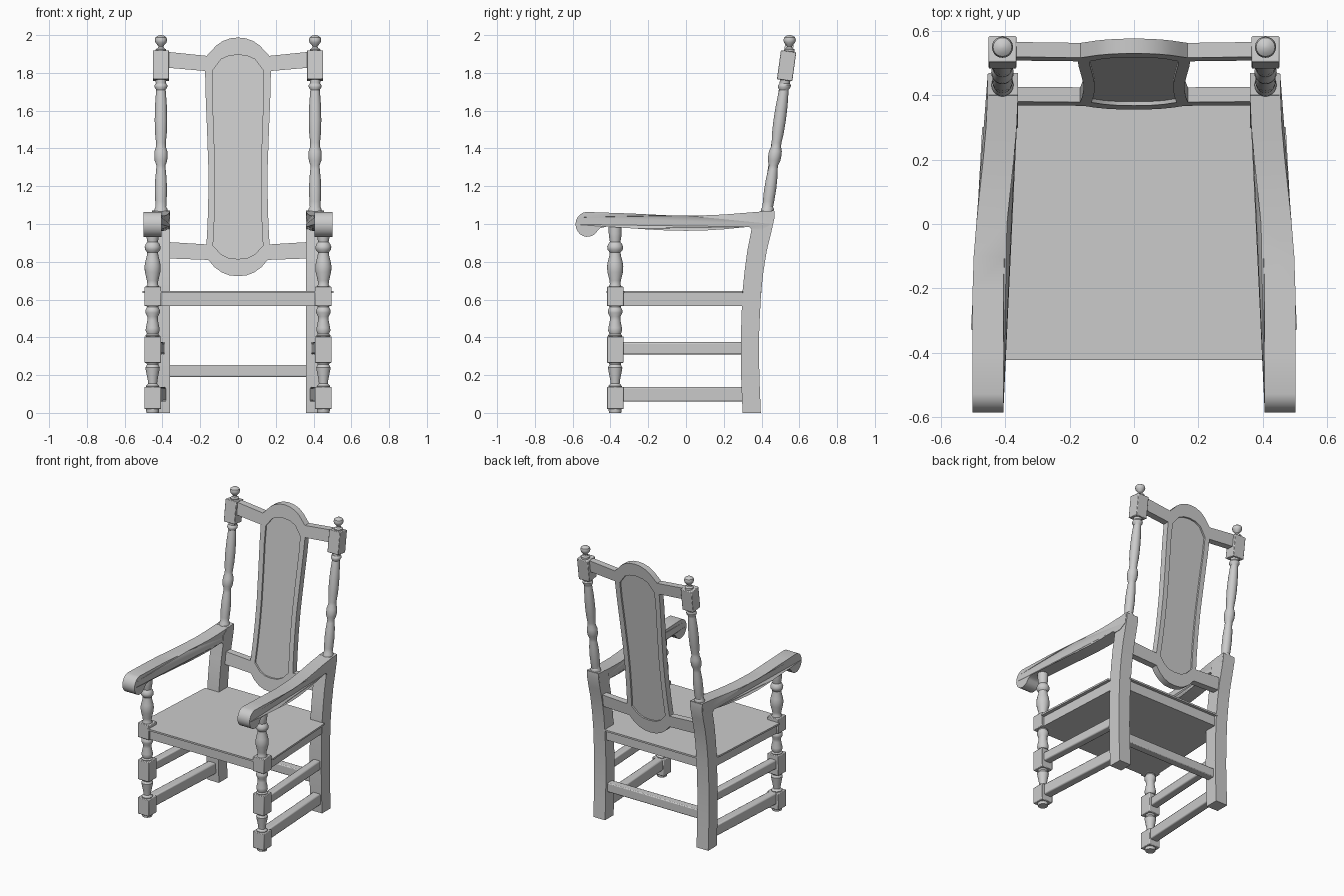
import bpy, bmesh, math
from mathutils import Matrix, Vector

if "Cube" in bpy.data.objects:
    bpy.data.objects.remove(bpy.data.objects["Cube"])

SLOPE = 0.138                                   # backward lean of the back
def back_y(z): return 0.378 + SLOPE * (z - 0.725)

def finish(bm, name, mirror=True, bevel=0):
    bmesh.ops.remove_doubles(bm, verts=bm.verts, dist=1e-5)
    bmesh.ops.recalc_face_normals(bm, faces=bm.faces)
    me = bpy.data.meshes.new(name)
    bm.to_mesh(me)
    bm.free()
    me.shade_smooth()
    me.set_sharp_from_angle(angle=math.radians(35))
    ob = bpy.data.objects.new(name, me)
    bpy.context.collection.objects.link(ob)
    if mirror:
        ob.modifiers.new("mirror", 'MIRROR').use_mirror_merge = False
    if bevel:
        b = ob.modifiers.new("bevel", 'BEVEL')
        b.width, b.segments = bevel, 2
    return ob

def prism(name, loops, depth, place, mirror=True):
    """Filled 2D outline (later loops are holes), thickened, then mapped to world space."""
    cu = bpy.data.curves.new("outline", 'CURVE')
    cu.dimensions, cu.fill_mode, cu.extrude = '2D', 'BOTH', depth / 2
    for pts in loops:
        sp = cu.splines.new('POLY')
        sp.points.add(len(pts) - 1)
        for p, (u, v) in zip(sp.points, pts):
            p.co = (u, v, 0, 1)
        sp.use_cyclic_u = True
    tmp = bpy.data.objects.new("outline", cu)
    bpy.context.collection.objects.link(tmp)
    me = bpy.data.meshes.new_from_object(tmp.evaluated_get(bpy.context.evaluated_depsgraph_get()))
    bm = bmesh.new()
    bm.from_mesh(me)
    bpy.data.objects.remove(tmp)
    for v in bm.verts:
        v.co = place(*v.co)
    return finish(bm, name, mirror)

def lathe(name, profile, base, top, segs=20):
    """Turned part: profile of (radius, z) along a line from base to top (given as points)."""
    bm = bmesh.new()
    rings = []
    z0, z1 = base[2], top[2]
    for r, z in profile:
        c = Vector(base).lerp(Vector(top), (z - z0) / (z1 - z0))
        rings.append([bm.verts.new(c + Vector((r * math.cos(a), r * math.sin(a), 0)))
                      for a in (2 * math.pi * i / segs for i in range(segs))])
    for a, b in zip(rings, rings[1:]):
        for i in range(segs):
            j = (i + 1) % segs
            bm.faces.new((a[i], a[j], b[j], b[i]))
    bm.faces.new(rings[0])
    bm.faces.new(rings[-1])
    return finish(bm, name)

def box(name, centre, size, rot=None, mirror=True, bevel=0.004):
    bm = bmesh.new()
    m = Matrix.Translation(centre) @ (rot or Matrix()) @ Matrix.Diagonal((*size, 1))
    bmesh.ops.create_cube(bm, size=1, matrix=m)
    return finish(bm, name, mirror, bevel)

def sym(half):
    """Mirror a half outline that starts and ends on x = 0."""
    return half + [(-x, z) for x, z in half[-2:0:-1]]

# Front legs: square blocks joined by turnings
LX, LY = 0.452, -0.375
for z0, z1 in ((0.02, 0.137), (0.265, 0.405), (0.565, 0.668)):
    box("front_leg_block", (LX, LY, (z0 + z1) / 2), (0.088, 0.088, z1 - z0))
lathe("front_leg_turning", [
    (.032, 0), (.034, .01), (.034, .03), (.034, .135), (.036, .142), (.024, .155), (.026, .175),
    (.036, .225), (.038, .24), (.03, .255), (.034, .27), (.034, .40), (.038, .41), (.03, .418),
    (.037, .435), (.036, .45), (.028, .49), (.028, .51), (.038, .53), (.038, .545), (.03, .56),
    (.034, .57), (.034, .668), (.028, .68), (.03, .70), (.041, .745), (.043, .775), (.039, .80),
    (.03, .835), (.029, .85), (.041, .865), (.042, .88), (.036, .895), (.028, .905), (.032, .93),
    (.034, .95), (.034, 1.0)], (LX, LY, 0), (LX, LY, 1.0))

# Back legs, curved in side view
prism("back_leg", [[
    (.30, 0), (.293, .15), (.29, .3), (.292, .45), (.298, .63), (.31, .75), (.325, .86), (.345, .96),
    (.352, 1.03), (.40, 1.068), (.468, 1.068), (.468, 1.03), (.45, .95), (.428, .86), (.41, .75),
    (.397, .63), (.388, .45), (.386, .3), (.39, .15), (.396, 0)]],
    0.092, lambda u, v, w: (.406 + w, u, v))

# Arms with scrolled fronts, bowing inward towards the back
def arm_x(y):
    t = min(max((y + .2) / .62, 0), 1)
    return .453 - .046 * t * t * (3 - 2 * t)
arm_top = [(.466, 1.071), (.40, 1.066), (.3, 1.058), (.2, 1.05), (.1, 1.046), (0, 1.045),
           (-.1, 1.046), (-.2, 1.051), (-.3, 1.056), (-.42, 1.06)]
scroll = [(-.522 + .063 * math.cos(a), .998 + .066 * math.sin(a))
          for a in (math.radians(95 + 17 * i) for i in range(15))]
arm_bottom = [(-.455, .978), (-.42, .986), (-.3, .978), (-.2, .971), (-.1, .966), (0, .964),
              (.1, .966), (.2, .972), (.3, .982), (.335, .985), (.35, .97), (.40, .97), (.455, 1.0)]
prism("arm", [arm_top + scroll + arm_bottom], 0.095, lambda u, v, w: (arm_x(u) + w, u, v))

# Seat board and the frame below it
prism("seat", [[(-.42, -.422), (.42, -.422), (.42, -.33), (.506, -.328), (.471, .30), (.40, .31),
                (.37, .40), (-.37, .40), (-.40, .31), (-.471, .30), (-.506, -.328), (-.42, -.33)]],
      0.012, lambda u, v, w: (u, v, .640 + w), False)
prism("seat_frame", [[(-.485, -.405), (.485, -.405), (.445, .38), (-.445, .38)]],
      0.069, lambda u, v, w: (u, v, .6 + w), False)

# Stretchers
lean = Matrix.Rotation(math.atan2(.04, .71), 4, 'Z')
box("upper_side_stretcher", (.433, -.02, .342), (.055, .66, .064), lean, bevel=.008)
box("lower_side_stretcher", (.430, -.02, .098), (.06, .66, .078), lean, bevel=.008)
box("back_stretcher", (0, .34, .222), (.74, .055, .064), mirror=False, bevel=.006)

# Back frame: arched crest rail, waisted stiles and lower rail around an opening
outer = sym([(0, 1.987), (.04, 1.983), (.08, 1.969), (.115, 1.945), (.145, 1.912), (.166, 1.89),
             (.38, 1.912), (.38, 1.828), (.174, 1.81), (.172, 1.7), (.164, 1.5), (.157, 1.3),
             (.157, 1.15), (.161, 1.0), (.167, .892), (.38, .905), (.38, .818), (.157, .81),
             (.125, .772), (.085, .743), (.045, .728), (0, .724)])
inner = sym([(0, 1.896), (.05, 1.89), (.09, 1.872), (.136, 1.81), (.136, 1.7), (.128, 1.5),
             (.122, 1.3), (.122, 1.15), (.126, 1.0), (.132, .885), (.09, .84), (.05, .82), (0, .815)])
sheared = lambda u, v, w: (u, back_y(v) + w, v)
prism("back_frame", [outer, inner], 0.046, sheared, False)
prism("back_panel", [[(x * 1.04, z + (.004 if z > 1.3 else -.004)) for x, z in inner]],
      0.022, sheared, False)

# Back posts: turning, tilted block, finial
PX = .408
py = lambda z: .43 + .1375 * (z - 1.07)
lathe("back_post", [
    (.034, 1.05), (.034, 1.08), (.028, 1.09), (.03, 1.12), (.032, 1.18), (.03, 1.24), (.025, 1.29),
    (.024, 1.31), (.033, 1.335), (.035, 1.36), (.034, 1.385), (.026, 1.41), (.026, 1.43),
    (.031, 1.48), (.033, 1.55), (.031, 1.63), (.026, 1.70), (.025, 1.71), (.034, 1.725),
    (.034, 1.735), (.027, 1.745), (.03, 1.78)], (PX, py(1.05), 1.05), (PX, py(1.78), 1.78))
box("post_block", (PX, py(1.838) - .003, 1.838), (.086, .082, .155),
    Matrix.Rotation(-math.atan(SLOPE), 4, 'X'))
lathe("finial", [(.028, 1.905), (.028, 1.924), (.016, 1.932), (.013, 1.94), (.018, 1.947),
                 (.029, 1.96), (.033, 1.974), (.029, 1.988), (.018, 1.996), (.004, 2.0)],
      (PX, .547, 1.9), (PX, .549, 2.0))
